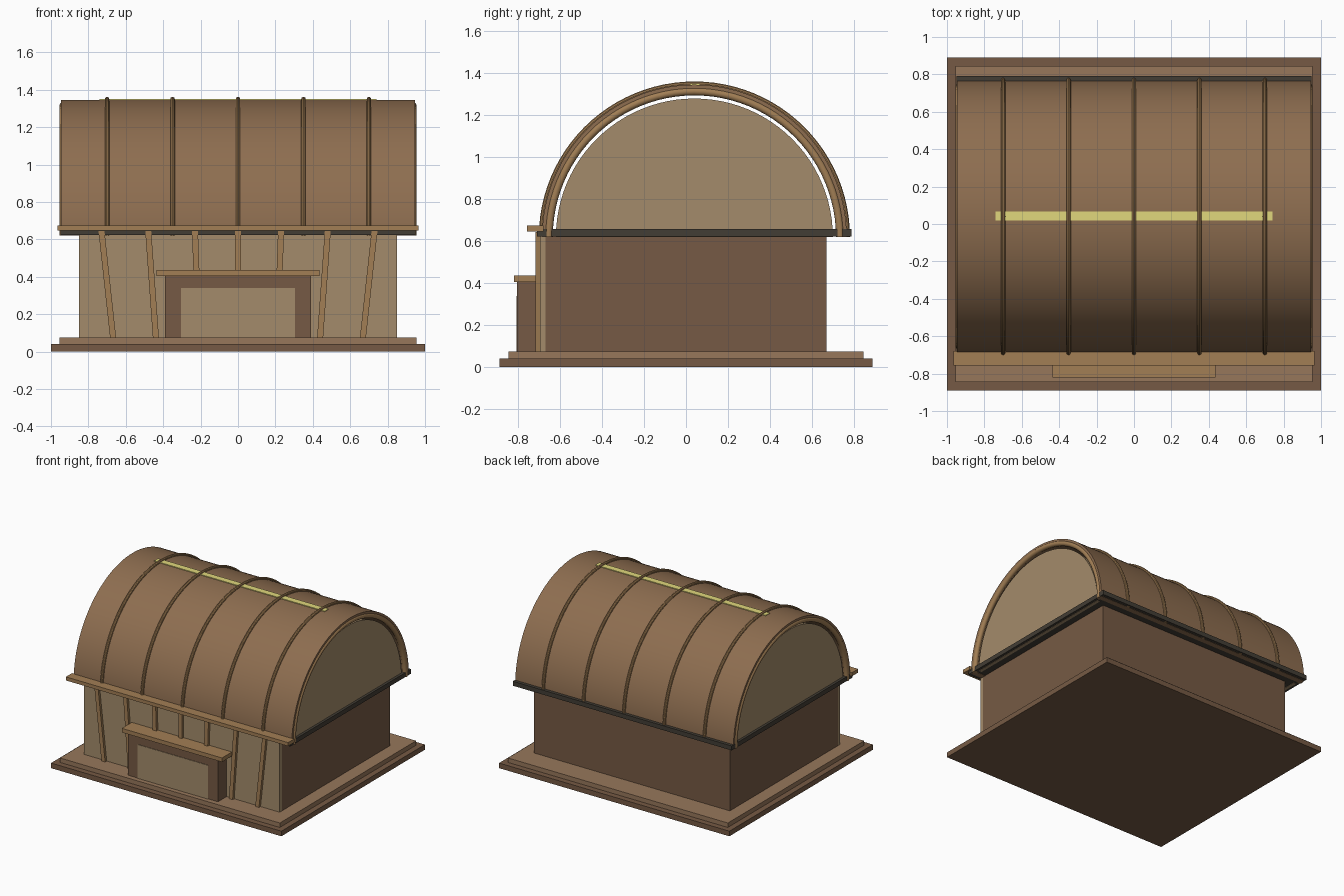
import bpy, bmesh, math
from mathutils import Vector

if "Cube" in bpy.data.objects:
    bpy.data.objects.remove(bpy.data.objects["Cube"])

CY, CZ = 0.04, 0.62   # vault axis


def mat(name, rgb):
    m = bpy.data.materials.new(name)
    m.diffuse_color = (*rgb, 1)
    m.use_nodes = True
    m.node_tree.nodes["Principled BSDF"].inputs["Base Color"].default_value = m.diffuse_color
    return m


BROWN = mat("brown_wall", (0.18, 0.102, 0.058))
STEP = mat("step_wood", (0.31, 0.185, 0.105))
TAN = mat("tan_panel", (0.37, 0.26, 0.145))
TRIM = mat("trim_wood", (0.36, 0.21, 0.09))
ROOF = mat("roof_brown", (0.27, 0.155, 0.08))
DARK = mat("dark_eave", (0.055, 0.047, 0.035))
GLOW = mat("skylight_yellow", (0.75, 0.68, 0.2))


def finish(bm, name, material, smooth=False):
    bmesh.ops.recalc_face_normals(bm, faces=bm.faces)
    me = bpy.data.meshes.new(name)
    bm.to_mesh(me)
    bm.free()
    ob = bpy.data.objects.new(name, me)
    bpy.context.collection.objects.link(ob)
    me.materials.append(material)
    if smooth:
        bpy.ops.object.select_all(action='DESELECT')
        ob.select_set(True)
        bpy.context.view_layer.objects.active = ob
        bpy.ops.object.shade_smooth_by_angle(angle=math.radians(35))
    return ob


def box(name, x, y, z, material, top_shift=0.0):
    """Box from (min, max) ranges; top_shift leans the top in x."""
    bm = bmesh.new()
    bmesh.ops.create_cube(bm, size=1)
    for v in bm.verts:
        up = v.co.z > 0
        v.co = Vector([r[0] if c < 0 else r[1] for c, r in zip(v.co, (x, y, z))])
        if up:
            v.co.x += top_shift
    return finish(bm, name, material)


def arch(name, section, material, steps=48):
    """Sweep a closed (x, radius) section over the half circle of the vault."""
    bm = bmesh.new()
    rings = []
    for i in range(steps + 1):
        a = math.pi * i / steps
        rings.append([bm.verts.new((x, CY + r * math.cos(a), CZ + r * math.sin(a)))
                      for x, r in section])
    n = len(section)
    for r0, r1 in zip(rings, rings[1:]):
        for j in range(n):
            k = (j + 1) % n
            bm.faces.new((r0[j], r0[k], r1[k], r1[j]))
    bm.faces.new(rings[0])
    bm.faces.new(rings[-1])
    return finish(bm, name, material, True)


def circle(x, r, radius, n=10):
    return [(x + radius * math.cos(2 * math.pi * k / n),
             r + radius * math.sin(2 * math.pi * k / n)) for k in range(n)]


# stepped base
box("base_slab", (-1, 1), (-0.89, 0.89), (0, 0.04), BROWN)
box("base_step", (-0.955, 0.955), (-0.845, 0.845), (0.04, 0.075), STEP)

# hall body and front panel
box("hall_body", (-0.85, 0.85), (-0.67, 0.67), (0.075, 0.63), BROWN)
box("front_panel", (-0.85, 0.85), (-0.697, -0.67), (0.075, 0.635), TAN)

# leaning front mullions
for i in range(-3, 4):
    top = (0, 0.23, 0.48, 0.73)[abs(i)] * (1 if i > 0 else -1)
    bot = top * 0.915
    box(f"mullion_{i + 4}", (bot - 0.016, bot + 0.016), (-0.717, -0.69),
        (0.075, 0.645), TRIM, top - bot)

# entrance porch
box("porch_frame", (-0.39, 0.39), (-0.805, -0.69), (0.075, 0.405), BROWN)
box("porch_door", (-0.305, 0.305), (-0.809, -0.79), (0.075, 0.34), TAN)
box("porch_canopy", (-0.435, 0.435), (-0.82, -0.69), (0.405, 0.437), TRIM)

# eaves
box("eave_slab", (-0.95, 0.95), (-0.71, 0.79), (0.622, 0.657), DARK)
box("front_beam", (-0.965, 0.965), (-0.757, -0.68), (0.647, 0.675), TRIM)

# barrel roof shell and its ribs
arch("roof_shell", [(-0.947, 0.683), (0.947, 0.683), (0.947, 0.726), (-0.947, 0.726)], ROOF, 64)
for i in range(5):
    arch(f"roof_rib_{i + 1}", circle(-0.7 + 0.35 * i, 0.73, 0.012), TRIM)

# gable ends: half-round wall and arched trim
for side, sx in (("left", -1), ("right", 1)):
    arch(f"{side}_end_arch", circle(sx * 0.936, 0.694, 0.019, 12), TRIM)
    bm = bmesh.new()
    pts = [bm.verts.new((sx * 0.905, CY + 0.66 * math.cos(math.pi * k / 48),
                         CZ + 0.66 * math.sin(math.pi * k / 48))) for k in range(49)]
    face = bm.faces.new(pts)
    new = bmesh.ops.extrude_face_region(bm, geom=[face])["geom"]
    bmesh.ops.translate(bm, vec=(sx * 0.025, 0, 0),
                        verts=[v for v in new if isinstance(v, bmesh.types.BMVert)])
    finish(bm, f"{side}_gable_wall", TAN, True)

# ridge skylight
box("ridge_skylight", (-0.74, 0.74), (0.018, 0.067), (1.325, 1.351), GLOW)
